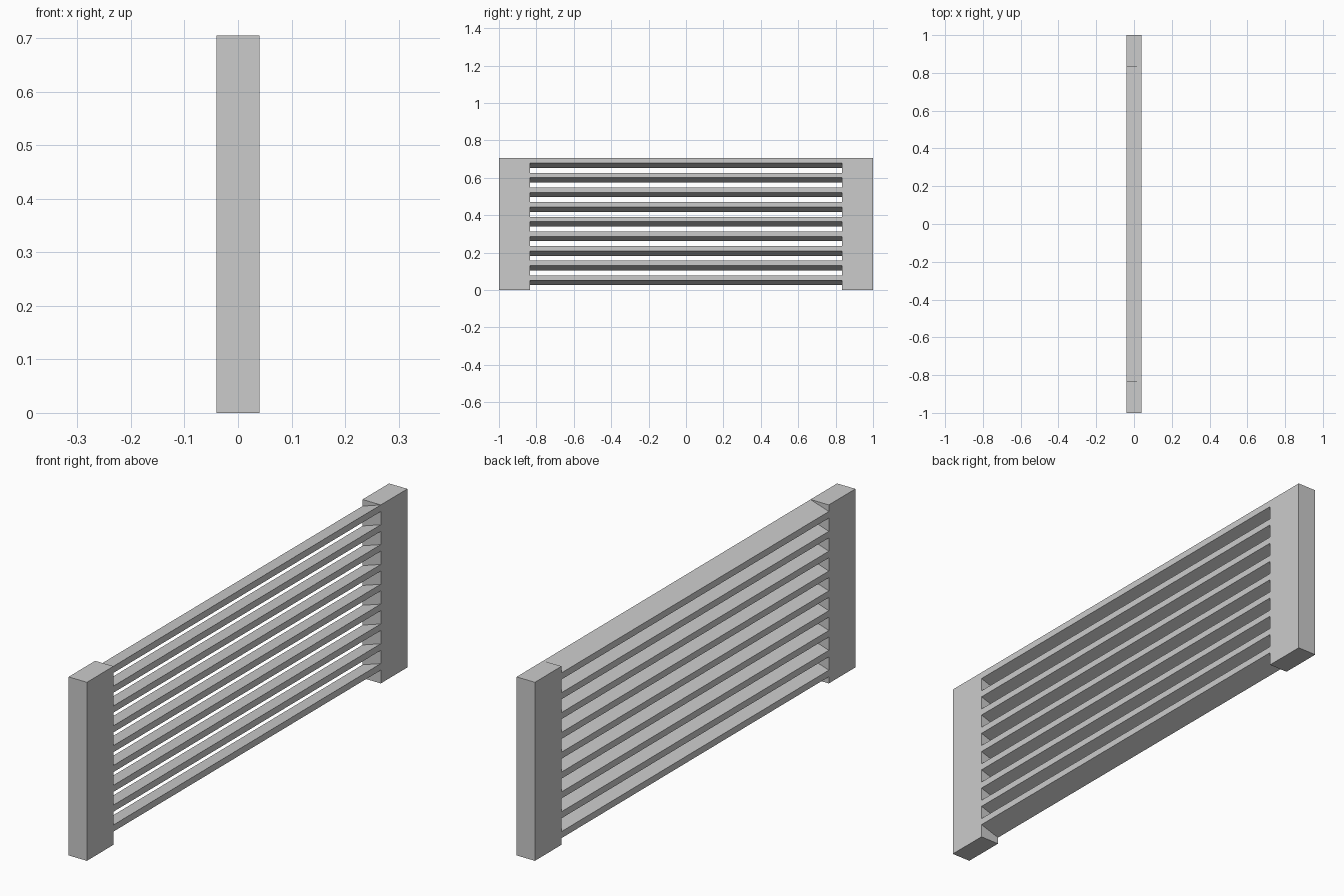
import bpy, bmesh

if "Cube" in bpy.data.objects:
    bpy.data.objects.remove(bpy.data.objects["Cube"])

HALF_X, H = 0.04, 0.705
INNER, OUTER = 0.834, 1.0
COUNT = 9
PITCH = H / COUNT
T = PITCH / 3  # slat thickness, also the drop across its width


def extrude_y(name, profile, y0, y1):
    """Solid made by sweeping an (x, z) profile along y."""
    bm = bmesh.new()
    face = bm.faces.new([bm.verts.new((x, y0, z)) for x, z in profile])
    ext = bmesh.ops.extrude_face_region(bm, geom=[face])
    verts = [v for v in ext["geom"] if isinstance(v, bmesh.types.BMVert)]
    bmesh.ops.translate(bm, verts=verts, vec=(0, y1 - y0, 0))
    bmesh.ops.recalc_face_normals(bm, faces=bm.faces[:])
    mesh = bpy.data.meshes.new(name)
    bm.to_mesh(mesh)
    bm.free()
    obj = bpy.data.objects.new(name, mesh)
    bpy.context.collection.objects.link(obj)
    return obj


# End posts
post = [(-HALF_X, 0), (HALF_X, 0), (HALF_X, H), (-HALF_X, H)]
extrude_y("front_post", post, -OUTER, -INNER)
extrude_y("back_post", post, INNER, OUTER)

# Tilted louvre slats, high on +x and low on -x
for i in range(COUNT):
    top = PITCH * (i + 1)
    slat = [(-HALF_X, top - 2 * T), (HALF_X, top - T),
            (HALF_X, top), (-HALF_X, top - T)]
    extrude_y(f"slat_{i + 1}", slat, -INNER, INNER)
